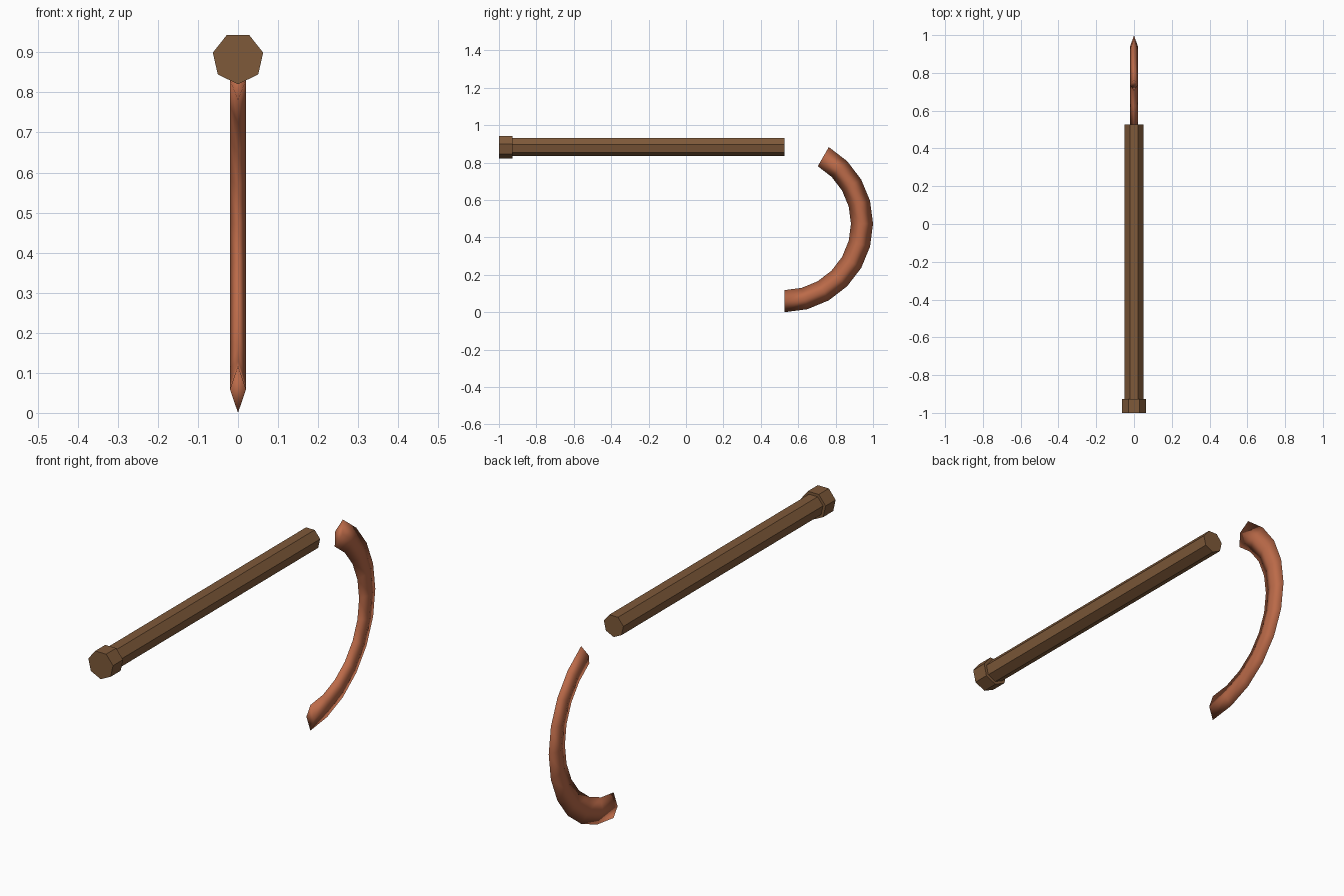
import bpy, bmesh
from math import sin, cos, pi, radians

default = bpy.data.objects.get("Cube")
if default:
    bpy.data.objects.remove(default, do_unlink=True)


def material(name, rgb):
    mat = bpy.data.materials.new(name)
    mat.use_nodes = True
    color = (*rgb, 1)
    mat.diffuse_color = color
    mat.node_tree.nodes["Principled BSDF"].inputs["Base Color"].default_value = color
    return mat


def loft(name, rings, mat, smooth=False):
    """Skin a list of equal rings and close both ends."""
    bm = bmesh.new()
    loops = [[bm.verts.new(p) for p in ring] for ring in rings]
    n = len(loops[0])
    for a, b in zip(loops, loops[1:]):
        for i in range(n):
            j = (i + 1) % n
            bm.faces.new((a[i], a[j], b[j], b[i]))
    bm.faces.new(loops[0][::-1])
    bm.faces.new(loops[-1])
    bmesh.ops.recalc_face_normals(bm, faces=bm.faces)
    for f in bm.faces:
        f.smooth = smooth
    mesh = bpy.data.meshes.new(name)
    bm.to_mesh(mesh)
    bm.free()
    mesh.materials.append(mat)
    obj = bpy.data.objects.new(name, mesh)
    bpy.context.collection.objects.link(obj)
    return obj


wood = material("brown wood", (0.21, 0.10, 0.041))
copper = material("copper", (0.50, 0.145, 0.066))


# Seven-sided handle with a wider pommel at the front
def heptagon(y, r, z=0.885):
    return [(r * sin(2 * pi * i / 7), y, z - r * cos(2 * pi * i / 7)) for i in range(7)]


END, NECK, TIP = -1.0, -0.927, 0.527
loft("handle", [heptagon(NECK, 0.051), heptagon(TIP, 0.051)], wood)
loft("pommel", [heptagon(END, 0.0645), heptagon(NECK, 0.0645)], wood)


# Curved blade: a slim diamond section swept along an arc
OUTER, INNER, HALF = 0.473, 0.355, 0.02
MID = (OUTER + INNER) / 2


def diamond(angle):
    section = ((0, OUTER), (HALF, MID), (0, INNER), (-HALF, MID))
    return [(x, TIP + r * cos(angle), OUTER + r * sin(angle)) for x, r in section]


loft("blade", [diamond(radians(-90 + 15 * i)) for i in range(11)], copper, smooth=True)
